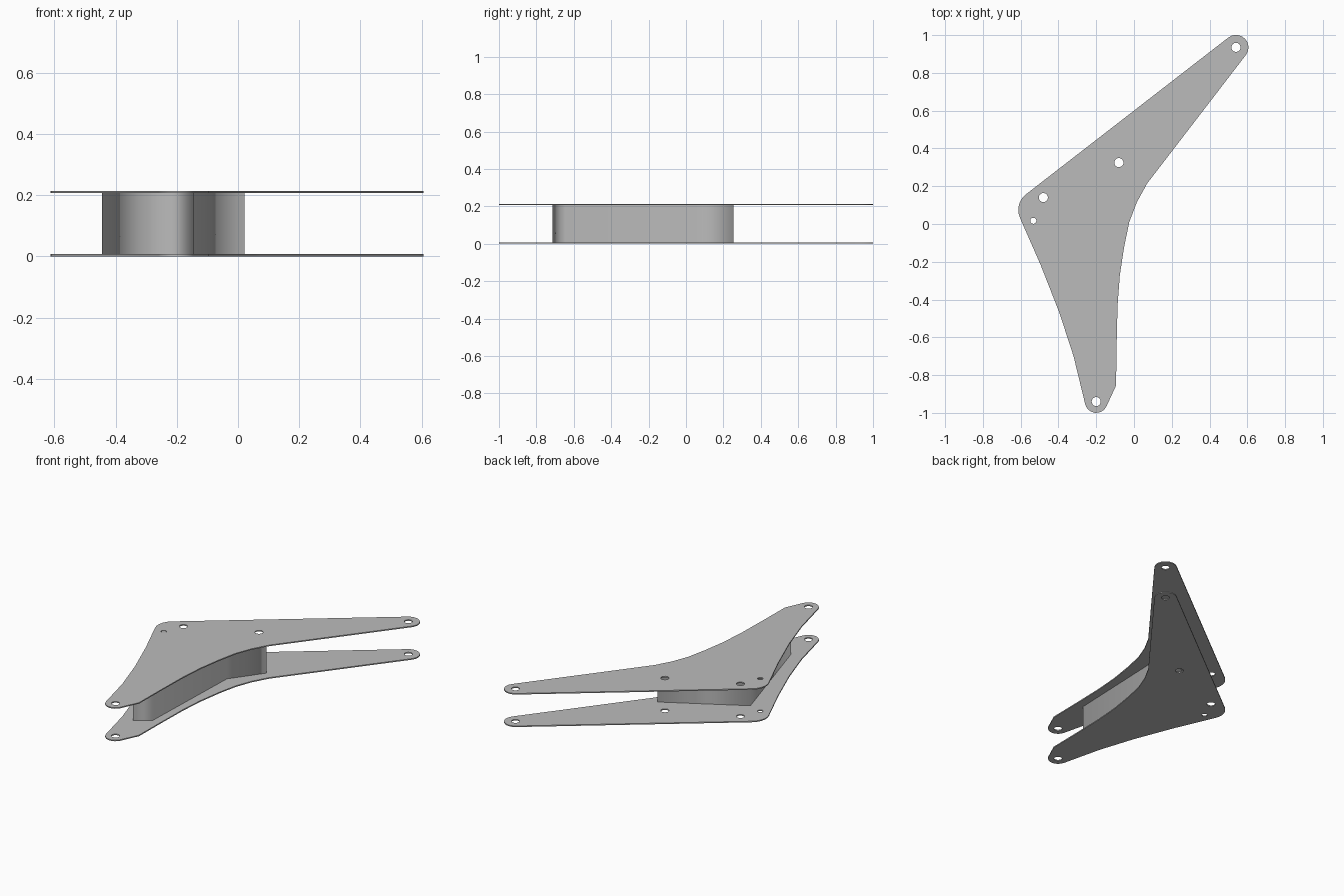
import bpy
import math

cube = bpy.data.objects.get("Cube")
if cube:
    bpy.data.objects.remove(cube, do_unlink=True)

PLATE = 0.007   # plate thickness
TOTAL = 0.213   # overall height

grey = bpy.data.materials.new("plain_grey")
grey.use_nodes = True
colour = (0.5, 0.5, 0.5, 1)
grey.diffuse_color = colour
grey.node_tree.nodes["Principled BSDF"].inputs["Base Color"].default_value = colour


def arc(cx, cy, r, start, end, steps):
    """Points on a circular arc, angles in degrees."""
    angles = [math.radians(start + (end - start) * i / steps) for i in range(steps + 1)]
    return [(cx + r * math.cos(a), cy + r * math.sin(a)) for a in angles]


def slab(name, loops, z0, z1):
    """Solid slab from an outer outline and optional hole outlines."""
    curve = bpy.data.curves.new(name, 'CURVE')
    curve.dimensions = '2D'
    curve.fill_mode = 'BOTH'
    curve.extrude = (z1 - z0) / 2
    for loop in loops:
        spline = curve.splines.new('POLY')
        spline.points.add(len(loop) - 1)
        for point, (x, y) in zip(spline.points, loop):
            point.co = (x, y, 0, 1)
        spline.use_cyclic_u = True
    obj = bpy.data.objects.new(name, curve)
    bpy.context.collection.objects.link(obj)
    obj.location.z = (z0 + z1) / 2
    bpy.ops.object.select_all(action='DESELECT')
    obj.select_set(True)
    bpy.context.view_layer.objects.active = obj
    bpy.ops.object.convert(target='MESH')
    obj = bpy.context.view_layer.objects.active
    obj.name = name
    obj.data.materials.clear()
    obj.data.materials.append(grey)
    return obj


# Plate outline: rounded arm end, inner curve, rounded foot, outer curve, rounded heel
outline = (
    arc(0.54, 0.935, 0.066, 128, -38, 10)
    + [(0.07, 0.215), (0.015, 0.115), (-0.025, 0.01), (-0.052, -0.12),
       (-0.075, -0.27), (-0.087, -0.43), (-0.092, -0.64), (-0.095, -0.855)]
    + arc(-0.2, -0.94, 0.06, -25, -167, 8)
    + [(-0.32, -0.7), (-0.395, -0.47), (-0.495, -0.215)]
    + arc(-0.51, 0.075, 0.103, 206, 126, 5)
)

# Bolt holes and one small pin hole
holes = [arc(x, y, r, 0, 345, 23) for x, y, r in (
    (0.54, 0.935, 0.024), (-0.08, 0.325, 0.024), (-0.48, 0.14, 0.024),
    (-0.2, -0.94, 0.024), (-0.533, 0.017, 0.016))]

slab("bottom_plate", [outline] + holes, 0, PLATE)
slab("top_plate", [outline] + holes, TOTAL - PLATE, TOTAL)

# Five-sided spacer block between the plates
block = [(-0.445, -0.01), (-0.235, -0.715), (-0.145, -0.645), (-0.12, 0.06), (0.022, 0.255)]
slab("spacer_block", [block], PLATE, TOTAL - PLATE)
